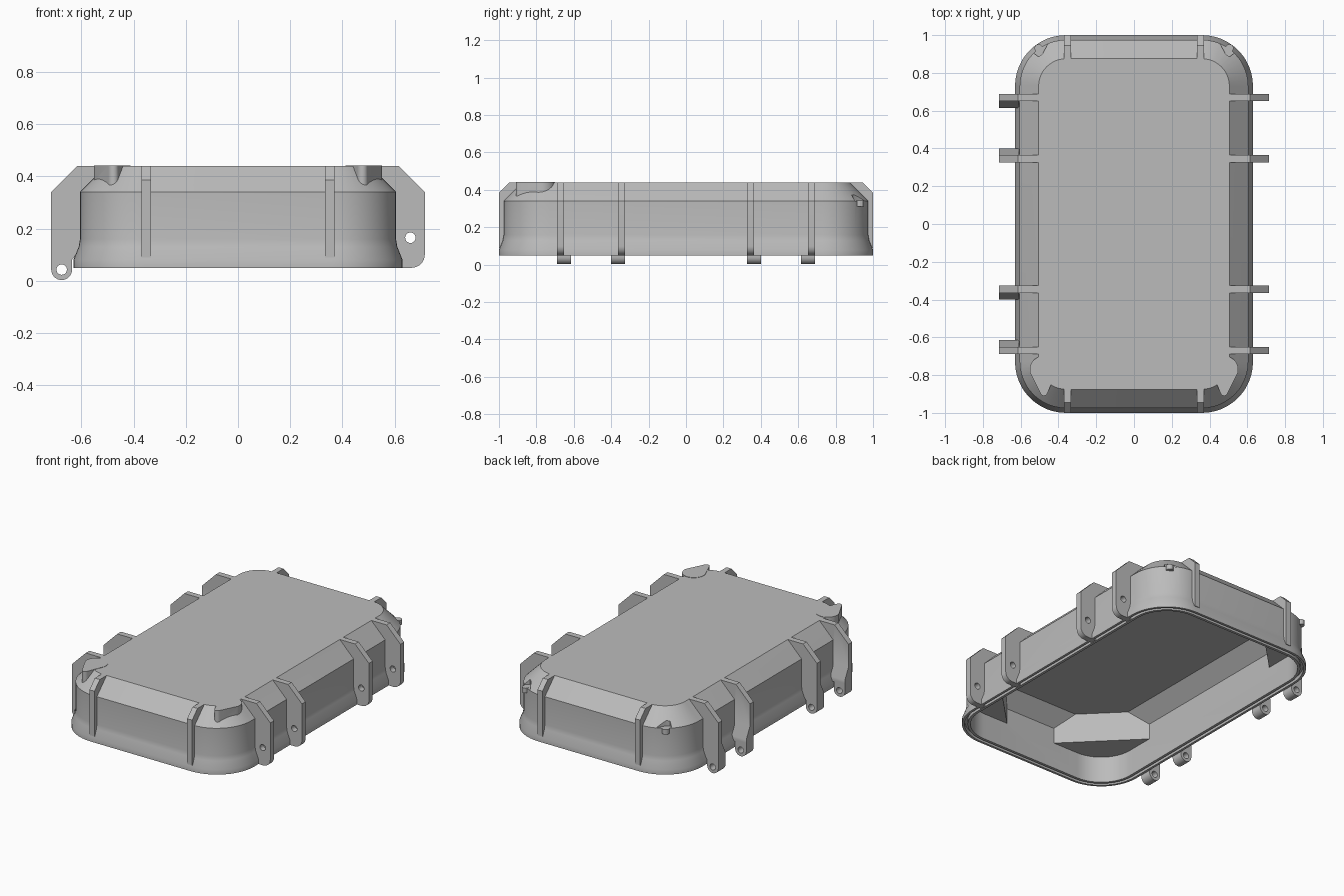
import bpy
import bmesh
from math import sin, cos, pi, radians
from mathutils import Vector

cube = bpy.data.objects.get("Cube")
if cube:
    bpy.data.objects.remove(cube)

grey = bpy.data.materials.new("grey plastic")
grey.use_nodes = True
grey.diffuse_color = (0.5, 0.5, 0.5, 1)
grey.node_tree.nodes["Principled BSDF"].inputs["Base Color"].default_value = (0.5, 0.5, 0.5, 1)


def finish(name, bm):
    bmesh.ops.recalc_face_normals(bm, faces=bm.faces)
    mesh = bpy.data.meshes.new(name)
    bm.to_mesh(mesh)
    bm.free()
    mesh.materials.append(grey)
    ob = bpy.data.objects.new(name, mesh)
    bpy.context.collection.objects.link(ob)
    return ob


def arc(cx, cy, r, a0, a1, n=12):
    """Points on an arc, angles in degrees."""
    angles = [radians(a0 + (a1 - a0) * i / n) for i in range(n + 1)]
    return [(cx + r * cos(a), cy + r * sin(a)) for a in angles]


def outline(d):
    """Rounded rectangle, inset by d from the rim."""
    hx, hy, r = 0.63 - d, 1 - d, 0.27 - d
    pts = []
    for k, (sx, sy) in enumerate([(1, 1), (-1, 1), (-1, -1), (1, -1)]):
        pts += arc(sx * (hx - r), sy * (hy - r), r, 90 * k, 90 * k + 90)
    return pts


def loft(name, profile, ring=False):
    """Skin outlines given as (inset, height); ring closes the section."""
    bm = bmesh.new()
    loops = [[bm.verts.new((x, y, z)) for x, y in outline(d)] for d, z in profile]
    pairs = list(zip(loops, loops[1:]))
    if ring:
        pairs.append((loops[-1], loops[0]))
    else:
        bm.faces.new(loops[0])
        bm.faces.new(loops[-1])
    n = len(loops[0])
    for a, b in pairs:
        for i in range(n):
            j = (i + 1) % n
            bm.faces.new((a[i], a[j], b[j], b[i]))
    return finish(name, bm)


def prism(name, pts, axis, lo, hi):
    """Extrude a 2D polygon along an axis; pts use the other two axes in order."""
    def place(p, h):
        c = list(p)
        c.insert("xyz".index(axis), h)
        return Vector(c)
    bm = bmesh.new()
    a = [bm.verts.new(place(p, lo)) for p in pts]
    b = [bm.verts.new(place(p, hi)) for p in pts]
    bm.faces.new(a)
    bm.faces.new(b)
    for i in range(len(pts)):
        j = (i + 1) % len(pts)
        bm.faces.new((a[i], a[j], b[j], b[i]))
    return finish(name, bm)


def boolean(ob, tool, operation="DIFFERENCE"):
    bpy.context.view_layer.objects.active = ob
    mod = ob.modifiers.new("cut", "BOOLEAN")
    mod.operation, mod.object, mod.solver = operation, tool, "EXACT"
    bpy.ops.object.modifier_apply(modifier=mod.name)
    bpy.data.objects.remove(tool)


def smooth(ob):
    bpy.ops.object.select_all(action="DESELECT")
    ob.select_set(True)
    bpy.context.view_layer.objects.active = ob
    bpy.ops.object.shade_smooth_by_angle(angle=radians(28))


# Solid lid: flared rim, straight wall, sloped shoulder
lid = loft("lid", [(0, 0.05), (0, 0.08), (0.02, 0.13), (0.025, 0.16),
                   (0.025, 0.34), (0.125, 0.44)])

# Teardrop bosses on the front corners
for s in (-1, 1):
    drop = arc(0.482, -0.77, 0.07, -15, 195, 20) + arc(0.477, -0.89, 0.02, 195, 345, 8)
    boolean(lid, prism("boss", [(s * x, y) for x, y in drop], "z", 0.35, 0.442), "UNION")

# Hollow inside, leaving a solid block in each corner
cavity = loft("cavity", [(0.05, 0), (0.05, 0.32), (0.14, 0.41)])
for sx in (-1, 1):
    for sy in (-1, 1):
        tri = [(sx * 0.13, sy * 1.0), (sx * 0.7, sy * 0.43), (sx * 0.7, sy * 1.0)]
        boolean(cavity, prism("corner_block", tri, "z", 0.22, 0.5))
boolean(lid, cavity)

# Seal groove under the rim
boolean(lid, loft("groove", [(0.015, 0.03), (0.015, 0.075), (0.033, 0.075), (0.033, 0.03)], True))

# Flared notches on the back corners, each with a small peg
for s in (-1, 1):
    notch = [(0.43, 1.0), (0.485, 0.9), (0.505, 0.885), (0.525, 0.9), (0.58, 0.96), (0.58, 1.0)]
    boolean(lid, prism("notch", [(s * x, y) for x, y in notch], "z", 0.34, 0.5))
    peg = prism("left_peg" if s > 0 else "right_peg",
                arc(s * 0.505, 0.93, 0.022, 0, 330, 11), "z", 0.31, 0.342)
    smooth(peg)
smooth(lid)

# End ribs
for sy, end in ((-1, "front"), (1, "back")):
    for sx, side in ((1, "left"), (-1, "right")):
        rib = [(0.87, 0.435), (0.87, 0.44), (0.945, 0.44), (1.0, 0.385),
               (1.0, 0.09), (0.965, 0.09), (0.965, 0.335)]
        prism(f"{end}_{side}_rib", [(sy * y, z) for y, z in rib], "x",
              sx * 0.352 - 0.018, sx * 0.352 + 0.018)

# Side brackets: latch plates on the left, hinge knuckles on the right
top = [(0.6, 0.32), (0.505, 0.425), (0.505, 0.44), (0.615, 0.44), (0.715, 0.34)]
plate = top + arc(0.665, 0.1, 0.05, 0, -90, 8) + [(0.6, 0.05)]
eye = arc(0.675, 0.043, 0.04, 0, -180, 16)
arm = top + eye + [(0.635, 0.08), (0.6, 0.13)]
for i, (y, inward) in enumerate([(-0.67, 1), (-0.345, -1), (0.345, 1), (0.67, -1)], 1):
    latch = prism(f"latch_plate_{i}", plate, "y", y - 0.019, y + 0.019)
    boolean(latch, prism("hole", arc(0.66, 0.165, 0.02, 0, 345, 23), "y", y - 0.1, y + 0.1))
    smooth(latch)

    def mirrored(pts):
        return [(-x, z) for x, z in pts]

    hinge = prism(f"hinge_arm_{i}", mirrored(arm), "y", y - 0.019, y + 0.019)
    a, b = y + inward * 0.015, y + inward * 0.056
    pad = eye + [(0.635, 0.1), (0.715, 0.1)]
    boolean(hinge, prism("pad", mirrored(pad), "y", min(a, b), max(a, b)), "UNION")
    gusset = [(a, 0.09), (b, 0.09), (b, 0.12), (a, 0.2)]
    boolean(hinge, prism("gusset", gusset, "x", -0.715, -0.61), "UNION")
    boolean(hinge, prism("hole", mirrored(arc(0.675, 0.043, 0.02, 0, 345, 23)),
                         "y", y - 0.1, y + 0.1))
    smooth(hinge)
